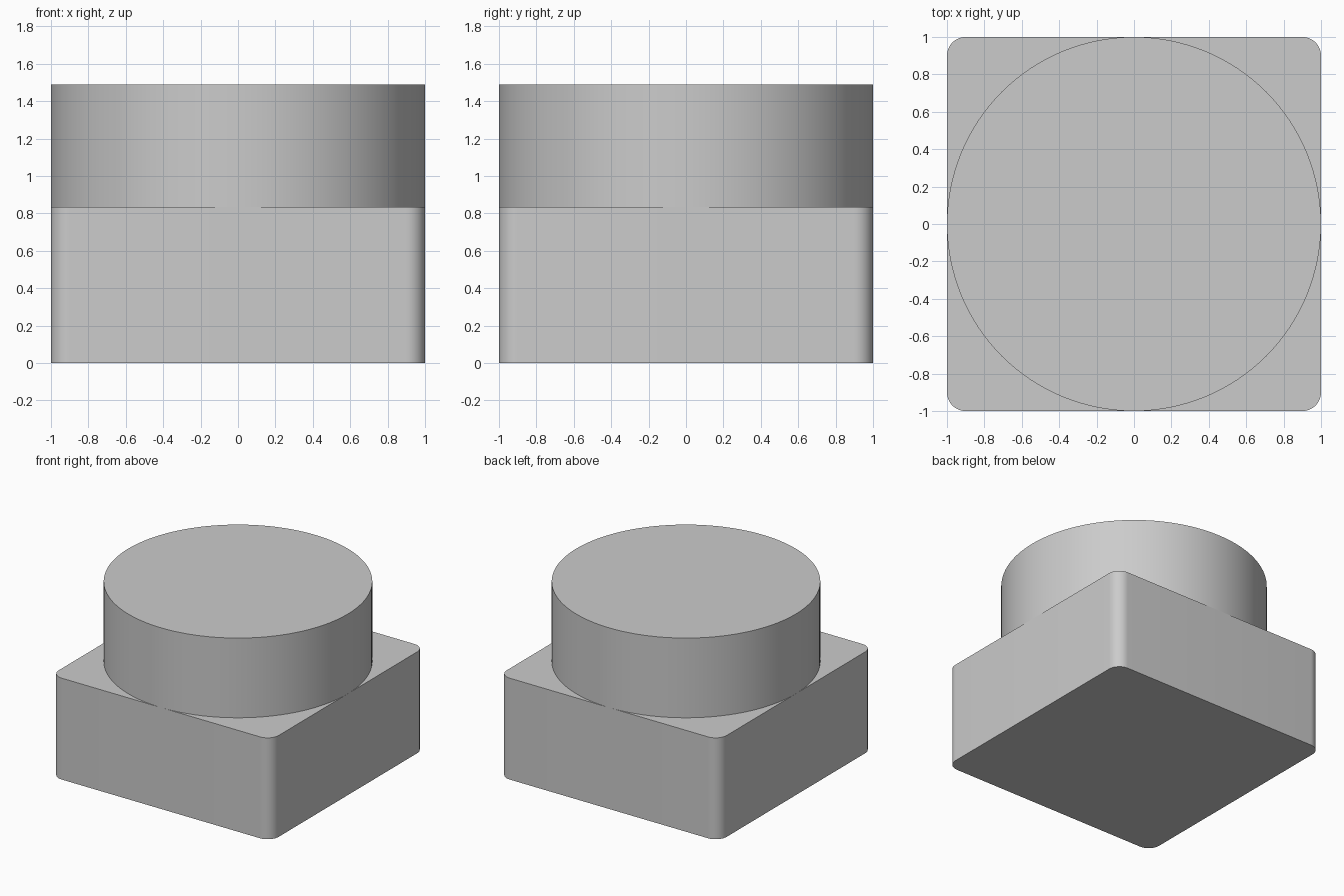
import bpy
import bmesh
import math

BASE_TOP = 0.833
TOP = 1.488
CORNER = 0.1

cube = bpy.data.objects.get("Cube")
if cube:
    bpy.data.objects.remove(cube, do_unlink=True)

# Single plain grey material
grey = bpy.data.materials.new("plain grey")
grey.use_nodes = True
colour = (0.6, 0.6, 0.6, 1.0)
grey.diffuse_color = colour
grey.node_tree.nodes["Principled BSDF"].inputs["Base Color"].default_value = colour


def arc(cx, cy, radius, start, sweep, steps):
    """Points along an arc, both ends included."""
    angles = [start + sweep * i / steps for i in range(steps + 1)]
    return [(cx + radius * math.cos(a), cy + radius * math.sin(a)) for a in angles]


def prism(name, outline, z0, z1, bottom=True):
    """Extrude a flat outline upward, with smooth sides and sharp rims."""
    bm = bmesh.new()
    low = [bm.verts.new((x, y, z0)) for x, y in outline]
    high = [bm.verts.new((x, y, z1)) for x, y in outline]
    count = len(outline)
    for i in range(count):
        j = (i + 1) % count
        bm.faces.new((low[i], low[j], high[j], high[i]))
    bm.faces.new(high)
    if bottom:
        bm.faces.new(low[::-1])
    mesh = bpy.data.meshes.new(name)
    bm.to_mesh(mesh)
    bm.free()
    mesh.materials.append(grey)
    obj = bpy.data.objects.new(name, mesh)
    bpy.context.collection.objects.link(obj)
    bpy.ops.object.select_all(action='DESELECT')
    obj.select_set(True)
    bpy.context.view_layer.objects.active = obj
    bpy.ops.object.shade_smooth_by_angle(angle=math.radians(30))
    return obj


# Square base with rounded upright corners
square = []
inset = 1 - CORNER
for k, (sx, sy) in enumerate([(1, 1), (-1, 1), (-1, -1), (1, -1)]):
    square += arc(sx * inset, sy * inset, CORNER, k * math.pi / 2, math.pi / 2, 12)
prism("square_base", square, 0, BASE_TOP)

# Round drum standing on the base; its underside is hidden by the base
circle = arc(0, 0, 1, 0, math.tau, 128)[:-1]
prism("round_drum", circle, BASE_TOP, TOP, bottom=False)
